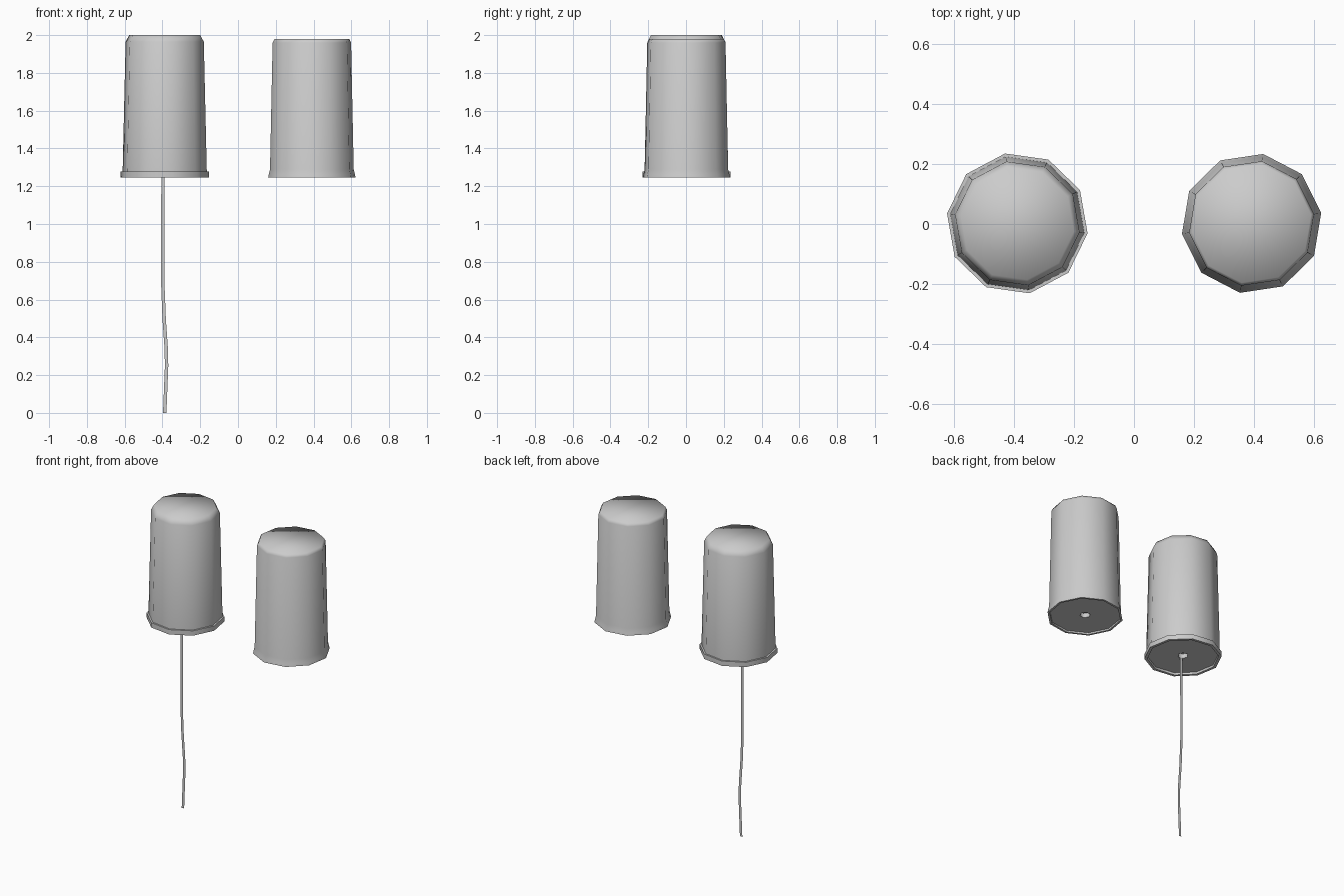
import bpy, bmesh, math

if "Cube" in bpy.data.objects:
    bpy.data.objects.remove(bpy.data.objects["Cube"])

SIDES = 10


def ring(bm, r, z, n, turn):
    return [bm.verts.new((r * math.cos(turn + math.tau * i / n),
                          r * math.sin(turn + math.tau * i / n), z)) for i in range(n)]


def skin(bm, rings):
    for a, b in zip(rings, rings[1:]):
        n = len(a)
        for i in range(n):
            j = (i + 1) % n
            bm.faces.new((a[i], a[j], b[j], b[i]))


def loop_edges(bm, loop):
    return [bm.edges.get((v, loop[i - 1])) or bm.edges.new((v, loop[i - 1]))
            for i, v in enumerate(loop)]


def make_can(name, x, turn, profile):
    bm = bmesh.new()
    turn = math.radians(turn)
    # outer wall and rim, from the recessed base up to the closed top
    wall = [ring(bm, r, z, SIDES, turn) for r, z in profile]
    skin(bm, wall)
    bm.faces.new(wall[-1])
    # base plate with a small six-sided cord hole
    base_z = profile[0][1]
    hole = [ring(bm, 0.033, base_z + 0.03, 6, turn), ring(bm, 0.033, base_z, 6, turn)]
    skin(bm, hole)
    bm.faces.new(hole[0])
    bmesh.ops.bridge_loops(bm, edges=loop_edges(bm, wall[0]) + loop_edges(bm, hole[1]))
    bmesh.ops.recalc_face_normals(bm, faces=bm.faces)
    finish(bm, name, (x, 0.002, 0))


def finish(bm, name, location):
    mesh = bpy.data.meshes.new(name)
    bm.to_mesh(mesh)
    bm.free()
    obj = bpy.data.objects.new(name, mesh)
    obj.location = location
    bpy.context.collection.objects.link(obj)
    bpy.ops.object.select_all(action='DESELECT')
    obj.select_set(True)
    bpy.context.view_layer.objects.active = obj
    bpy.ops.object.shade_smooth_by_angle(angle=math.radians(70))


# left can with a stepped rim
make_can("left_can", -0.388, -8, [
    (0.215, 1.258), (0.218, 1.245), (0.236, 1.245), (0.236, 1.277),
    (0.225, 1.277), (0.209, 1.965), (0.19, 2.0)])

# right can with a flared rim
make_can("right_can", 0.391, 8.5, [
    (0.218, 1.255), (0.22, 1.245), (0.234, 1.245), (0.231, 1.262),
    (0.224, 1.29), (0.21, 1.96), (0.2, 1.98)])

# hanging cord: a flat strip
path = [(-0.397, 1.26), (-0.398, 0.95), (-0.398, 0.68), (-0.391, 0.5),
        (-0.38, 0.34), (-0.378, 0.25), (-0.384, 0.1), (-0.388, 0.0)]
bm = bmesh.new()
pairs = [[bm.verts.new((x + s * 0.009, -0.025, z)) for s in (-1, 1)] for x, z in path]
for a, b in zip(pairs, pairs[1:]):
    bm.faces.new((a[0], b[0], b[1], a[1]))
finish(bm, "hanging_cord", (0, 0, 0))
